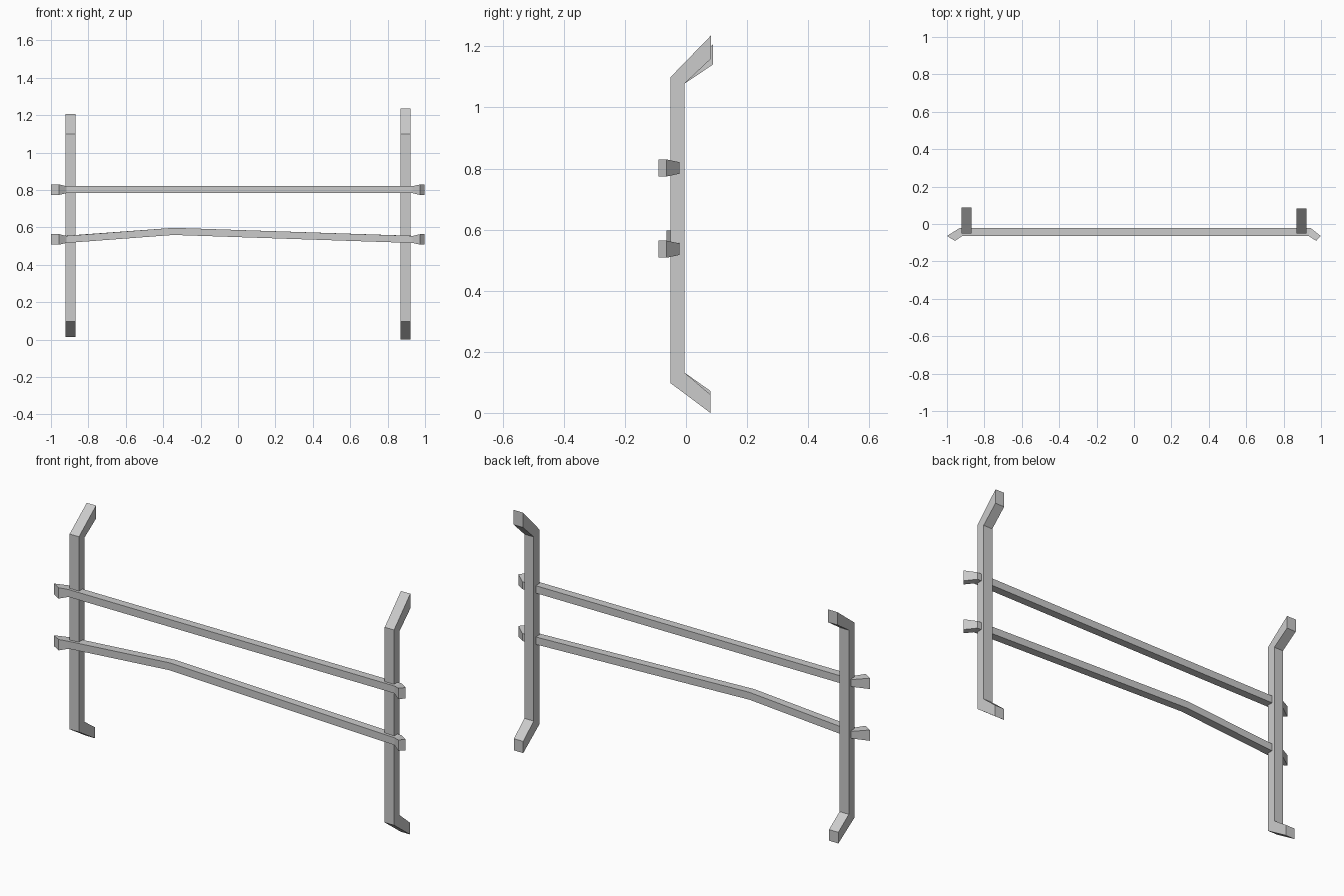
import bpy

if "Cube" in bpy.data.objects:
    bpy.data.objects.remove(bpy.data.objects["Cube"])


def make_mesh(name, verts, faces):
    mesh = bpy.data.meshes.new(name)
    mesh.from_pydata(verts, [], faces)
    obj = bpy.data.objects.new(name, mesh)
    bpy.context.collection.objects.link(obj)
    return obj


def sweep(name, rings):
    """Closed skin over a series of four-point cross-sections."""
    verts = [v for ring in rings for v in ring]
    n = len(rings)
    faces = [(3, 2, 1, 0), tuple(range(4 * n - 4, 4 * n))]
    for i in range(n - 1):
        a = 4 * i
        for k in range(4):
            m = (k + 1) % 4
            faces.append((a + k, a + m, a + m + 4, a + k + 4))
    return make_mesh(name, verts, faces)


# Posts: vertical bars whose ends bend back; each station is (front yz, back yz)
def post(name, x0, x1, bottom, top):
    stations = [bottom,
                ((-0.05, 0.097), (-0.005, 0.132)),
                ((-0.05, 1.10), (-0.005, 1.078)),
                top]
    rings = [[(x0, *f), (x1, *f), (x1, *b), (x0, *b)] for f, b in stations]
    return sweep(name, rings)


post("left_post", -0.922, -0.869,
     ((0.08, 0.015), (0.08, 0.072)), ((0.089, 1.207), (0.089, 1.141)))
post("right_post", 0.869, 0.922,
     ((0.08, 0.0), (0.08, 0.06)), ((0.082, 1.236), (0.082, 1.16)))


# Rails: square bars with flared ends turned forward
# stations are (front x, front y, back x, back y, centre z, half height)
def rail(name, z, middle):
    stations = [(-0.957, -0.09, -1.0, -0.064, z, 0.028),
                (-0.918, -0.064, -0.933, -0.022, z, 0.019),
                *middle,
                (0.934, -0.064, 0.945, -0.022, z, 0.019),
                (0.974, -0.09, 0.998, -0.064, z, 0.028)]
    rings = []
    for fx, fy, bx, by, c, h in stations:
        rings.append([(fx, fy, c - h), (bx, by, c - h),
                      (bx, by, c + h), (fx, fy, c + h)][::-1])
    obj = sweep(name, rings)
    obj.data.flip_normals()
    return obj


rail("upper_rail", 0.802, [])
rail("lower_rail", 0.536, [(-0.345, -0.064, -0.345, -0.022, 0.579, 0.019)])

# Consistent outward normals
import bmesh
for obj in bpy.context.collection.objects:
    bm = bmesh.new()
    bm.from_mesh(obj.data)
    bmesh.ops.recalc_face_normals(bm, faces=bm.faces)
    bm.to_mesh(obj.data)
    bm.free()
